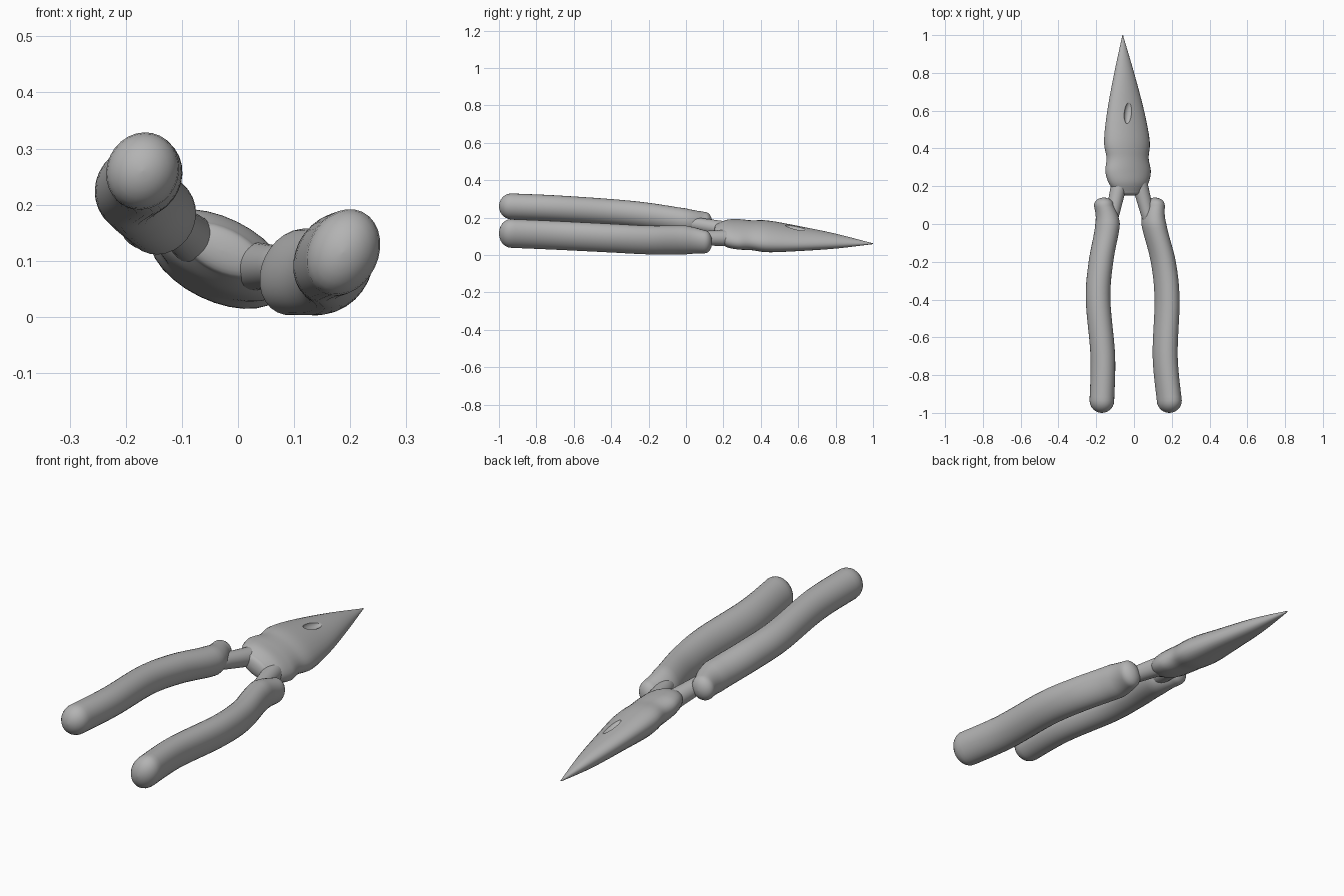
import bpy, bmesh, math
from mathutils import Vector, Matrix
from mathutils.geometry import interpolate_bezier

default_cube = bpy.data.objects.get("Cube")
if default_cube:
    bpy.data.objects.remove(default_cube)

SIDES = 28
LEAN = Matrix.Rotation(math.radians(26), 3, 'Y')   # the tool leans about its long axis

grey = bpy.data.materials.new("plain grey")
grey.use_nodes = True
grey.diffuse_color = (0.45, 0.45, 0.45, 1)
shader = next(node for node in grey.node_tree.nodes if node.type == 'BSDF_PRINCIPLED')
shader.inputs["Base Color"].default_value = grey.diffuse_color


def smooth_path(points, steps=8):
    """Flowing curve through the given points."""
    points = [Vector(point) for point in points]
    padded = [points[0]] + points + [points[-1]]
    curve = []
    for before, start, end, after in zip(padded, padded[1:], padded[2:], padded[3:]):
        piece = interpolate_bezier(start, start + (end - before) / 6,
                                   end - (after - start) / 6, end, steps)
        curve += piece[:-1]
    return curve + [points[-1]]


def rounded_end(section, reach, steps=6):
    """Shrinking sections that close an end as a dome, from the body outward."""
    centre, width, height = section
    dome = []
    for step in range(1, steps + 1):
        angle = math.pi / 2 * step / steps
        shrink = max(math.cos(angle), 0.02)
        offset = Vector((0, reach * math.sin(angle), 0))
        dome.append((centre + offset, width * shrink, height * shrink))
    return dome


def loft(name, sections, rear=0.01, front=0.01):
    """Skin leaning oval sections (centre, half width, half height) along the tool."""
    sections = (rounded_end(sections[0], -rear)[::-1] + sections
                + rounded_end(sections[-1], front))
    bm = bmesh.new()
    rings = []
    for centre, width, height in sections:
        ring = []
        for side in range(SIDES):
            angle = math.tau * side / SIDES
            spoke = Vector((width * math.cos(angle), 0, height * math.sin(angle)))
            ring.append(bm.verts.new(centre + LEAN @ spoke))
        rings.append(ring)
    for ring, following in zip(rings, rings[1:]):
        for side in range(SIDES):
            beside = (side + 1) % SIDES
            bm.faces.new((ring[side], ring[beside], following[beside], following[side]))
    bm.faces.new(rings[0])
    bm.faces.new(rings[-1])
    bmesh.ops.recalc_face_normals(bm, faces=bm.faces)
    mesh = bpy.data.meshes.new(name)
    bm.to_mesh(mesh)
    bm.free()
    mesh.materials.append(grey)
    part = bpy.data.objects.new(name, mesh)
    bpy.context.collection.objects.link(part)
    return part


def shade(part):
    bpy.ops.object.select_all(action='DESELECT')
    part.select_set(True)
    bpy.context.view_layer.objects.active = part
    bpy.ops.object.shade_smooth_by_angle(angle=math.radians(40))


def jaw_centre(y):
    """The jaws run straight from the joint down to the tip."""
    return Vector((-0.02 - 0.04 * y, y, 0.13 - 0.07 * y))


def make_grip(name, path, width, height):
    """Bowed grip that narrows at its collar, in front of the origin."""
    sections = []
    for centre in smooth_path(path):
        narrowing = 1 - 2 * max(centre.y, 0)
        sections.append((centre, width * narrowing, height * narrowing))
    shade(loft(name, sections, rear=0.065, front=0.04))


def make_neck(name, start, end):
    """Short arm from inside a grip into the joint, thicker at the joint."""
    start, end = Vector(start), Vector(end)
    sections = []
    for step in range(7):
        along = step / 6
        radius = 0.035 + 0.01 * along
        sections.append((start.lerp(end, along), radius, radius))
    shade(loft(name, sections))


# Jaws: distance along the tool, half width, half thickness
jaw_profile = [(0.17, 0.08, 0.04), (0.22, 0.115, 0.06), (0.28, 0.13, 0.065),
               (0.35, 0.12, 0.067), (0.44, 0.13, 0.07), (0.6, 0.105, 0.055),
               (0.8, 0.056, 0.035), (0.99, 0.004, 0.004)]
jaws = loft("jaws", [(jaw_centre(y), width, height)
                     for y, width, height in smooth_path(jaw_profile)], rear=0.02)

# Shallow hollow in the upper face of the jaws
bpy.ops.mesh.primitive_uv_sphere_add(radius=1, location=(-0.03, 0.59, 0.15),
                                     rotation=(-0.2, 0.4, -0.2))
hollow = bpy.context.object
hollow.name = "hollow_cutter"
hollow.scale = (0.022, 0.06, 0.02)
hollow.hide_render = True
cut = jaws.modifiers.new("hollow", 'BOOLEAN')
cut.operation = 'DIFFERENCE'
cut.solver = 'EXACT'
cut.object = hollow
bpy.context.view_layer.objects.active = jaws
bpy.ops.object.modifier_apply(modifier=cut.name)
bpy.data.objects.remove(hollow)
shade(jaws)

# Necks between the joint and the grips
make_neck("right_neck", (-0.12, 0.02, 0.17), (-0.07, 0.25, 0.13))
make_neck("left_neck", (0.08, 0.02, 0.09), (0.02, 0.25, 0.09))

# Grips, from the rounded rear end to the collar
make_grip("right_grip", [(-0.17, -0.935, 0.26), (-0.165, -0.7, 0.25), (-0.19, -0.4, 0.23),
                         (-0.175, -0.2, 0.21), (-0.14, 0, 0.18), (-0.16, 0.1, 0.175)],
          width=0.064, height=0.07)
make_grip("left_grip", [(0.187, -0.935, 0.115), (0.165, -0.7, 0.105), (0.175, -0.4, 0.09),
                        (0.155, -0.2, 0.08), (0.105, 0, 0.08), (0.11, 0.1, 0.07)],
          width=0.063, height=0.08)
